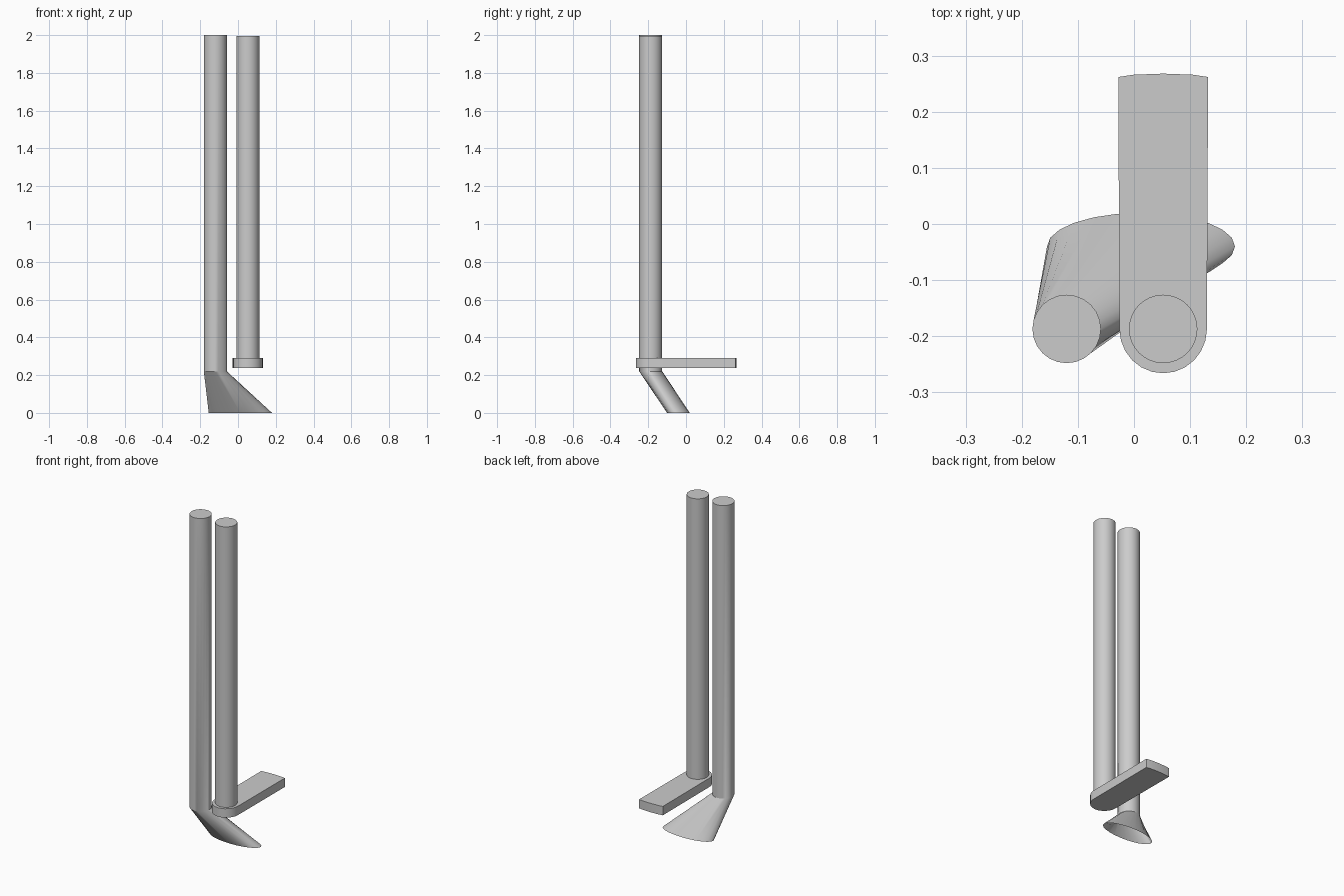
import bpy, bmesh
from math import cos, sin, pi, radians

if "Cube" in bpy.data.objects:
    bpy.data.objects.remove(bpy.data.objects["Cube"])


def finish(name, bm):
    bmesh.ops.recalc_face_normals(bm, faces=bm.faces)
    mesh = bpy.data.meshes.new(name)
    bm.to_mesh(mesh)
    bm.free()
    ob = bpy.data.objects.new(name, mesh)
    bpy.context.collection.objects.link(ob)
    bpy.ops.object.select_all(action='DESELECT')
    ob.select_set(True)
    bpy.context.view_layer.objects.active = ob
    bpy.ops.object.shade_smooth_by_angle(angle=radians(30))
    return ob


def ellipse(cx, cy, rx, ry, z, n):
    return [(cx + rx * cos(2 * pi * i / n), cy + ry * sin(2 * pi * i / n), z)
            for i in range(n)]


def loft(name, rings, cap_bottom=True):
    """Skin a stack of matching rings, listed from bottom to top."""
    bm = bmesh.new()
    loops = [[bm.verts.new(p) for p in ring] for ring in rings]
    n = len(loops[0])
    for low, high in zip(loops, loops[1:]):
        for i in range(n):
            j = (i + 1) % n
            bm.faces.new((low[i], low[j], high[j], high[i]))
    bm.faces.new(loops[-1])
    if cap_bottom:
        bm.faces.new(loops[0][::-1])
    return finish(name, bm)


# Tall tube that bends and flares into an open, flat oval mouth
N = 24
loft("flared_tube", [
    ellipse(0.0125, -0.04, 0.1675, 0.06, 0.0, N),
    ellipse(-0.12, -0.187, 0.061, 0.061, 0.22, N),
    ellipse(-0.12, -0.187, 0.061, 0.061, 2.0, N)], cap_bottom=False)

# Straight tube standing on the plate
loft("straight_tube", [
    ellipse(0.052, -0.187, 0.061, 0.061, 0.285, 32),
    ellipse(0.052, -0.187, 0.061, 0.061, 1.995, 32)])

# Plate: round front end, slightly widening arm, shallow curved back edge
outline = [(0.052 + 0.078 * cos(a), -0.187 + 0.079 * sin(a))
           for a in (pi + pi * i / 12 for i in range(13))]
outline += [(0.132, 0.262), (0.105, 0.266), (0.052, 0.268),
            (-0.001, 0.266), (-0.028, 0.262)]
loft("foot_plate", [[(x, y, z) for x, y in outline] for z in (0.237, 0.291)])
